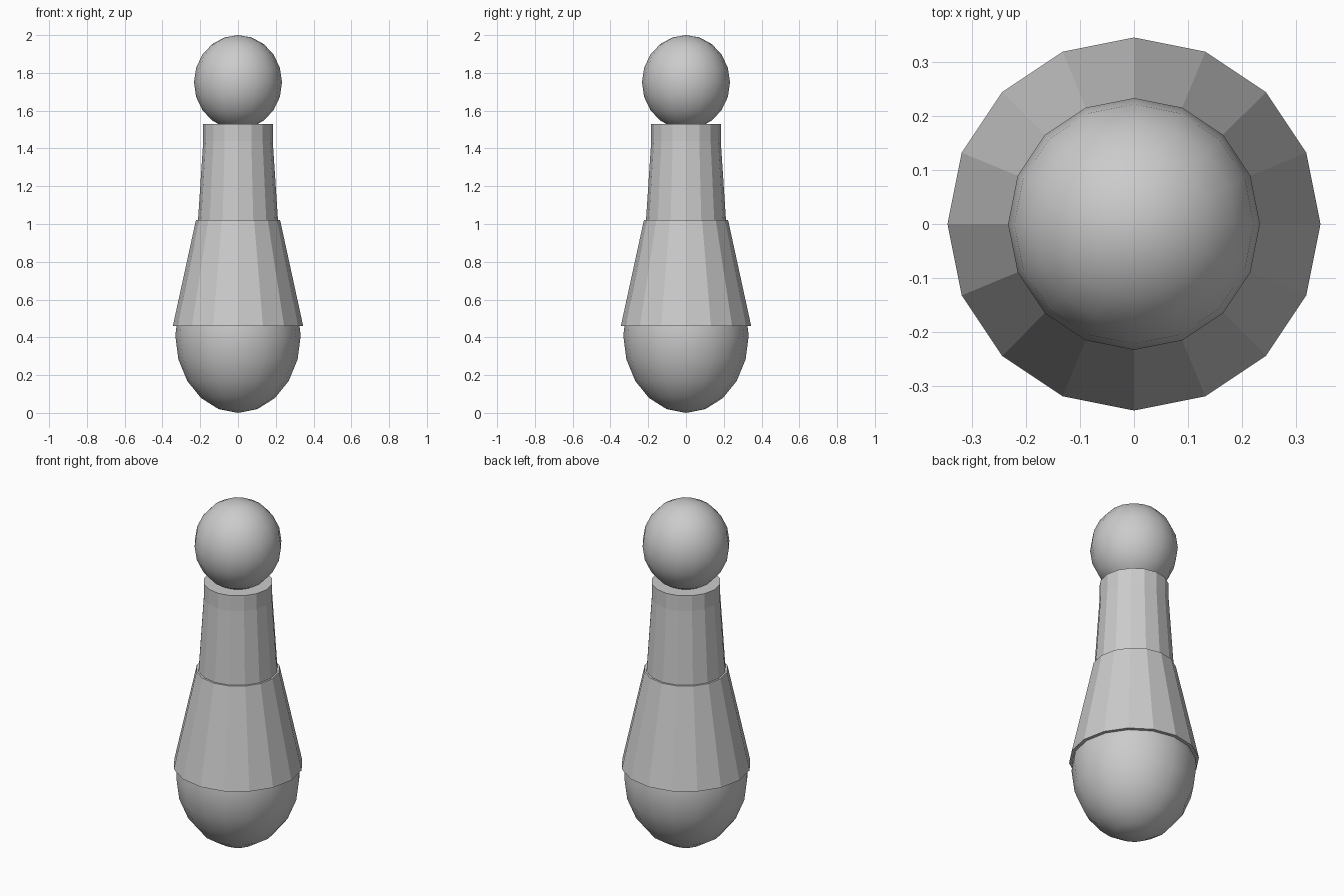
import bpy
import bmesh
from math import cos, sin, tau

cube = bpy.data.objects.get("Cube")
if cube:
    bpy.data.objects.remove(cube, do_unlink=True)

SIDES = 16
RINGS = 10

grey = bpy.data.materials.new("light_grey")
grey.use_nodes = True
grey.diffuse_color = (0.6, 0.6, 0.6, 1)
grey.node_tree.nodes["Principled BSDF"].inputs["Base Color"].default_value = grey.diffuse_color


def finish(name, bm, smooth):
    bmesh.ops.recalc_face_normals(bm, faces=bm.faces)
    for face in bm.faces:
        face.smooth = smooth
    mesh = bpy.data.meshes.new(name)
    bm.to_mesh(mesh)
    bm.free()
    mesh.materials.append(grey)
    obj = bpy.data.objects.new(name, mesh)
    bpy.context.collection.objects.link(obj)
    return obj


def ball(name, radius, half_height, z):
    bm = bmesh.new()
    bmesh.ops.create_uvsphere(bm, u_segments=SIDES, v_segments=RINGS, radius=1)
    bmesh.ops.scale(bm, vec=(radius, radius, half_height), verts=bm.verts)
    bmesh.ops.translate(bm, vec=(0, 0, z), verts=bm.verts)
    return finish(name, bm, True)


def tube(name, profile):
    """Faceted, capped tube through (radius, height) pairs."""
    bm = bmesh.new()
    rings = [[bm.verts.new((r * cos(tau * i / SIDES), r * sin(tau * i / SIDES), z))
              for i in range(SIDES)] for r, z in profile]
    for low, high in zip(rings, rings[1:]):
        for i in range(SIDES):
            j = (i + 1) % SIDES
            bm.faces.new((low[i], low[j], high[j], high[i]))
    bm.faces.new(rings[0])
    bm.faces.new(rings[-1])
    return finish(name, bm, False)


# Rounded base, flared skirt, tapered neck with a straight collar, and head
ball("rounded_base", 0.332, 0.41, 0.41)
tube("flared_skirt", [(0.345, 0.46), (0.223, 1.02)])
tube("tapered_neck", [(0.213, 1.0), (0.184, 1.44), (0.184, 1.53)])
ball("head", 0.233, 0.25, 1.75)
